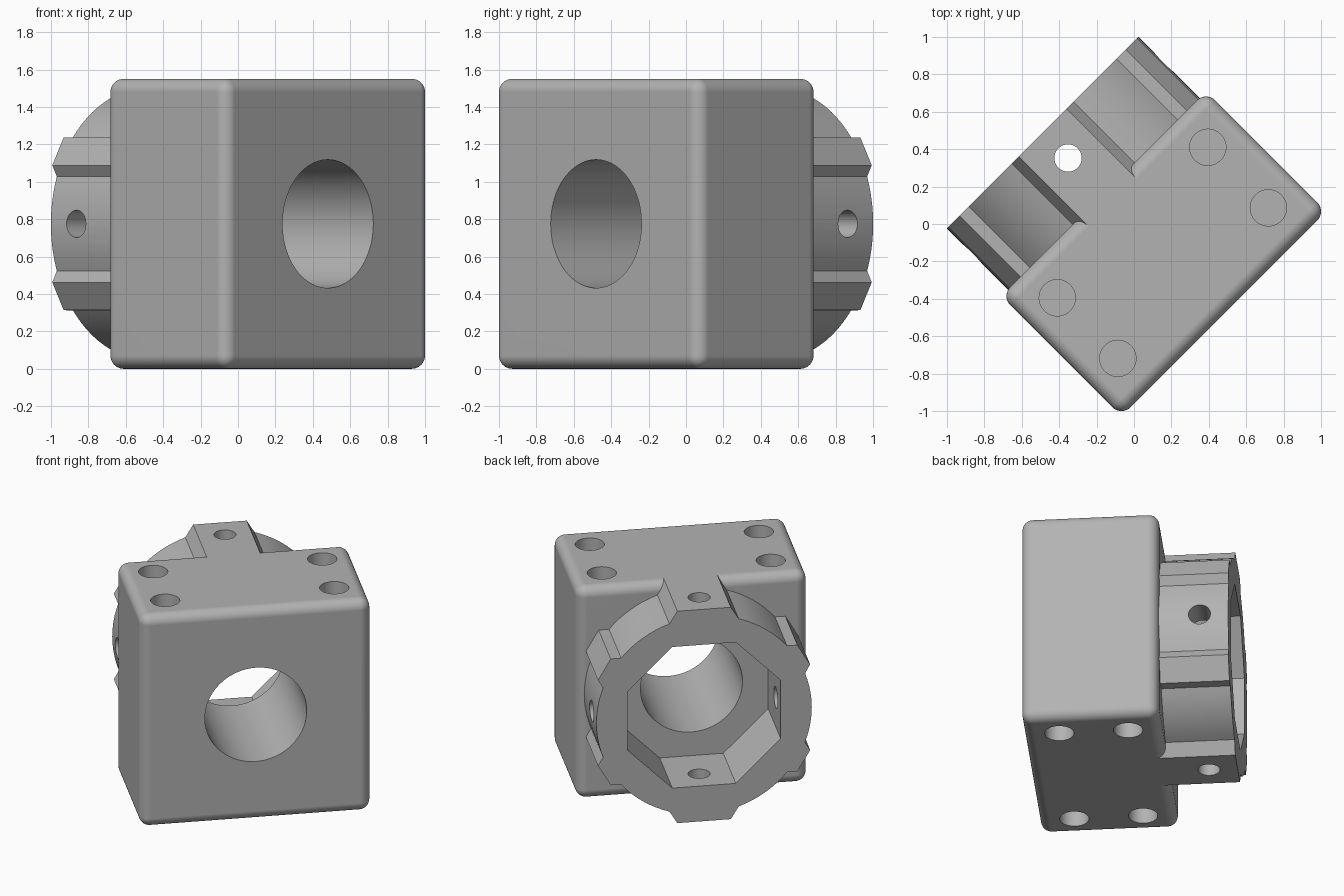
import bpy
from math import sin, cos, asin, pi, radians, sqrt
from mathutils import Matrix

if "Cube" in bpy.data.objects:
    bpy.data.objects.remove(bpy.data.objects["Cube"])

HALF = 0.775                  # half width and half height of the block
FRONT, BACK, END = -0.68, 0.23, 0.69
RING_R = 0.725


def add_mesh(name, outline, y0, y1):
    """Extrude an (x, z) outline along y."""
    n = len(outline)
    verts = [(x, y, z) for y in (y0, y1) for x, z in outline]
    faces = [list(range(n)), list(range(2 * n - 1, n - 1, -1))]
    faces += [(i, i + n, (i + 1) % n + n, (i + 1) % n) for i in range(n)]
    mesh = bpy.data.meshes.new(name)
    mesh.from_pydata(verts, [], faces)
    mesh.update()
    obj = bpy.data.objects.new(name, mesh)
    bpy.context.collection.objects.link(obj)
    return obj


def polygon(radius, sides, turn=0.0):
    return [(radius * cos(turn + 2 * pi * i / sides), HALF + radius * sin(turn + 2 * pi * i / sides))
            for i in range(sides)]


def drill(radius, depth, location, rotation=(0, 0, 0)):
    bpy.ops.mesh.primitive_cylinder_add(vertices=48, radius=radius, depth=depth,
                                        location=location, rotation=rotation)
    return bpy.context.object


def apply(obj, mod):
    bpy.context.view_layer.objects.active = obj
    bpy.ops.object.modifier_apply(modifier=mod.name)


def combine(obj, tool, operation):
    mod = obj.modifiers.new("combine", 'BOOLEAN')
    mod.operation, mod.solver, mod.object = operation, 'EXACT', tool
    apply(obj, mod)
    bpy.data.objects.remove(tool)


def ring_outline():
    """Circle with two wide lugs (top, bottom) and four narrow side lugs."""
    lugs = [(a, 0.1215, 0.086) for a in (-30, 30, 150, 210)]
    lugs += [(a, 0.233, 0.18) for a in (90, 270)]
    lugs.sort()
    points = []
    for i, (angle, base, tip) in enumerate(lugs):
        a = radians(angle)
        height = sqrt(RING_R ** 2 - base ** 2)
        for r, t in ((height, -base), (HALF, -tip), (HALF, tip), (height, base)):
            points.append((r * cos(a) - t * sin(a), HALF + r * sin(a) + t * cos(a)))
        # arc up to the next lug
        following = lugs[(i + 1) % len(lugs)]
        start = a + asin(base / RING_R)
        stop = radians(following[0]) - asin(following[1] / RING_R)
        if stop < start:
            stop += 2 * pi
        steps = max(2, round((stop - start) / radians(4)))
        for k in range(1, steps):
            b = start + (stop - start) * k / steps
            points.append((RING_R * cos(b), HALF + RING_R * sin(b)))
    return points


# Block with rounded edges
block = add_mesh("bearing_block", [(-HALF, 0), (HALF, 0), (HALF, 2 * HALF), (-HALF, 2 * HALF)],
                 FRONT, BACK)
bevel = block.modifiers.new("round", 'BEVEL')
bevel.width, bevel.segments = 0.07, 8
apply(block, bevel)

# Lugged collar on the back
combine(block, add_mesh("collar", ring_outline(), 0.05, END), 'UNION')

# Octagonal socket and through bore
combine(block, add_mesh("socket", polygon(0.516 / cos(pi / 8), 8, pi / 8), 0.21, END + 0.1), 'DIFFERENCE')
combine(block, add_mesh("bore", polygon(0.343, 80), FRONT - 0.1, 0.4), 'DIFFERENCE')

# Screw holes through the collar, vertical and sideways
for rotation in ((0, 0, 0), (0, pi / 2, 0)):
    combine(block, drill(0.073, 2, (0, 0.499, HALF), rotation), 'DIFFERENCE')

# Blind corner holes in the top and bottom
for x in (-0.569, 0.569):
    for y in (-0.447, 0.011):
        for z in (0, 2 * HALF):
            combine(block, drill(0.097, 0.8, (x, y, z)), 'DIFFERENCE')

# Turn the part diagonally and finish
block.data.transform(Matrix.Rotation(pi / 4, 4, 'Z'))
grey = bpy.data.materials.new("plain_grey")
grey.use_nodes = True
colour = (0.45, 0.45, 0.45, 1)
grey.diffuse_color = colour
grey.node_tree.nodes["Principled BSDF"].inputs["Base Color"].default_value = colour
block.data.materials.clear()
block.data.materials.append(grey)
for face in block.data.polygons:
    face.material_index = 0

bpy.ops.object.select_all(action='DESELECT')
block.select_set(True)
bpy.context.view_layer.objects.active = block
bpy.ops.object.shade_smooth_by_angle(angle=radians(25))
weighted = block.modifiers.new("flat_faces", 'WEIGHTED_NORMAL')
weighted.keep_sharp = True
